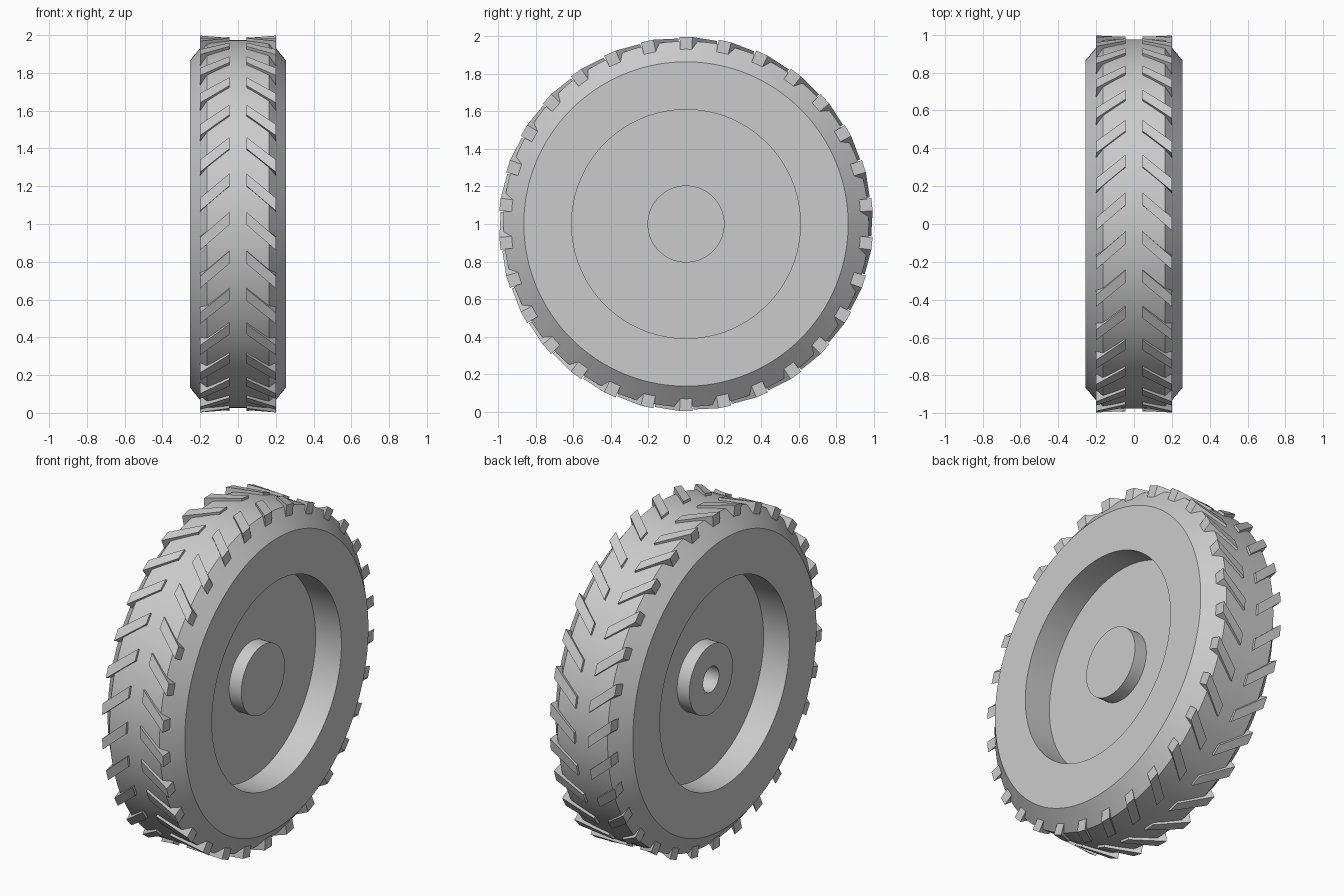
import bpy, bmesh, math

cube = bpy.data.objects.get("Cube")
if cube:
    bpy.data.objects.remove(cube, do_unlink=True)

CENTRE_Z = 1.0
SEGMENTS = 128
LUGS = 30

grey = bpy.data.materials.new("light_grey")
grey.use_nodes = True
colour = (0.6, 0.6, 0.6, 1)
grey.diffuse_color = colour
grey.node_tree.nodes["Principled BSDF"].inputs["Base Color"].default_value = colour


def polar(x, radius, angle):
    """Point on the wheel; angle runs from the top towards the back."""
    return (x, radius * math.sin(angle), CENTRE_Z + radius * math.cos(angle))


def finish(bm, name, smooth):
    mesh = bpy.data.meshes.new(name)
    bm.to_mesh(mesh)
    bm.free()
    mesh.materials.append(grey)
    obj = bpy.data.objects.new(name, mesh)
    bpy.context.collection.objects.link(obj)
    if smooth:
        bpy.ops.object.select_all(action='DESELECT')
        obj.select_set(True)
        bpy.context.view_layer.objects.active = obj
        bpy.ops.object.shade_smooth_by_angle(angle=math.radians(30))
    return obj


def lathe(name, profile):
    """Revolve (x, radius) points around the axle."""
    bm = bmesh.new()
    rings = [[bm.verts.new(polar(x, r, math.tau * j / SEGMENTS))
              for j in range(SEGMENTS)] for x, r in profile]
    for a, b in zip(rings, rings[1:]):
        for j in range(SEGMENTS):
            k = (j + 1) % SEGMENTS
            bm.faces.new((a[j], b[j], b[k], a[k]))
    bmesh.ops.remove_doubles(bm, verts=bm.verts, dist=1e-5)
    return finish(bm, name, True)


# Tyre body with flat sidewalls, bevelled shoulders and recess walls
lathe("tyre", [(-0.085, 0.61), (-0.255, 0.61), (-0.255, 0.865), (-0.165, 0.975),
               (0.165, 0.975), (0.255, 0.865), (0.255, 0.61), (0.085, 0.61)])

# Wheel disc and hub, with a blind axle hole on the right-hand side
lathe("wheel_disc", [(0.1, 0), (0.1, 0.075), (-0.165, 0.075), (-0.165, 0.205),
                     (-0.085, 0.205), (-0.085, 0.61), (0.085, 0.61),
                     (0.085, 0.205), (0.165, 0.205), (0.165, 0)])

# Slanted tread lugs in mirrored pairs
bm = bmesh.new()
HALF_WIDTH = 0.034
SWEEP = 0.135
for i in range(LUGS):
    start = math.tau * i / LUGS
    for side in (-1, 1):
        ends = []
        for x, angle, low, high in ((0.2, start, 0.92, 0.998),
                                    (0.045, start + SWEEP, 0.955, 0.99)):
            ends.append([bm.verts.new(polar(side * x, r, angle + w * HALF_WIDTH))
                         for r, w in ((low, -1), (low, 1), (high, 1), (high, -1))])
        outer, inner = ends
        bm.faces.new(outer)
        bm.faces.new(inner[::-1])
        for j in range(4):
            k = (j + 1) % 4
            bm.faces.new((outer[k], outer[j], inner[j], inner[k]))
bmesh.ops.recalc_face_normals(bm, faces=bm.faces)
finish(bm, "tread_lugs", False)
